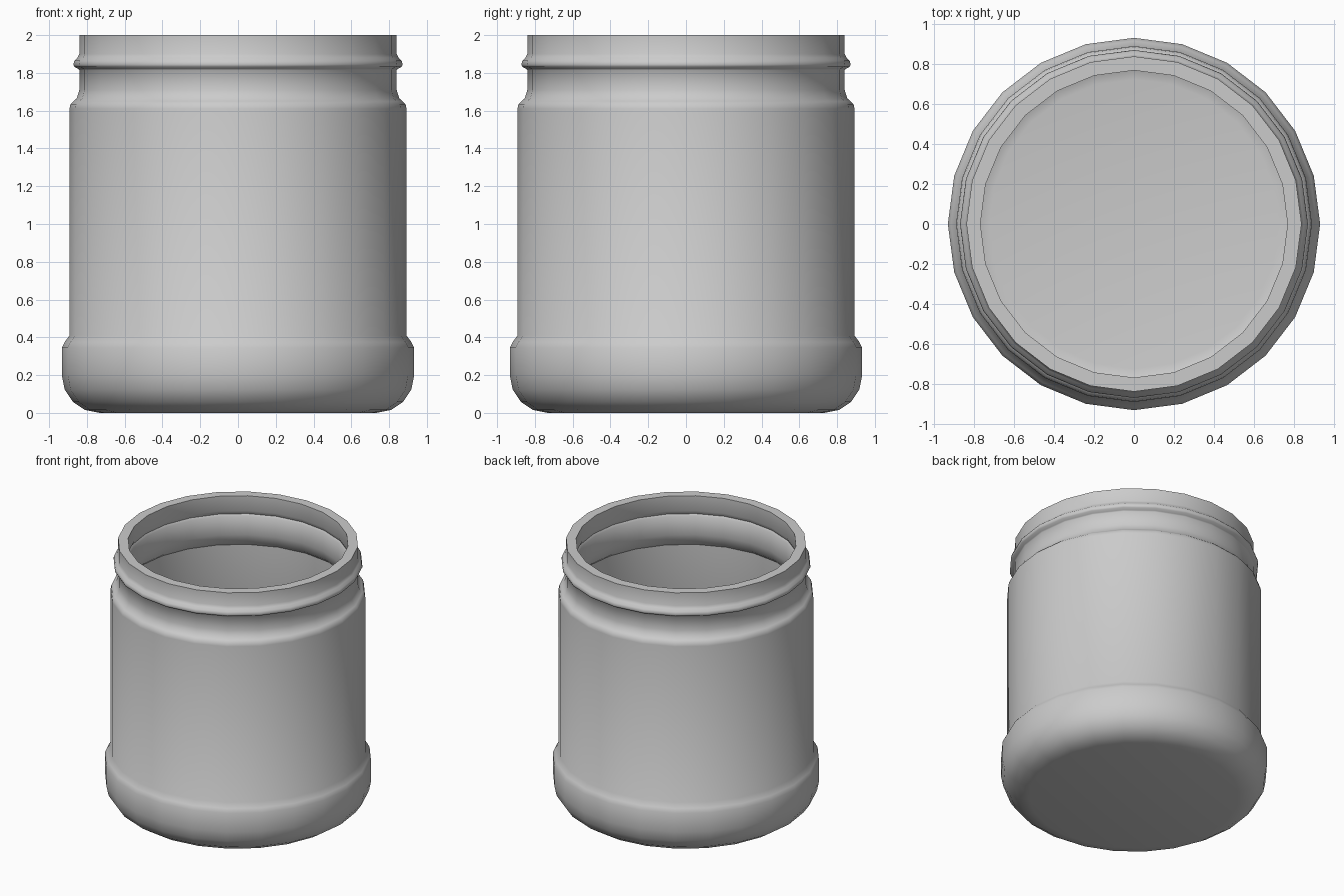
import bpy, bmesh, math

if "Cube" in bpy.data.objects:
    bpy.data.objects.remove(bpy.data.objects["Cube"])

SIDES = 24
WALL = 0.07

# outer profile (radius, height): rounded foot, body, shoulder, neck with thread ring, lip
profile = [(0.733 + 0.2 * math.sin(a), 0.2 - 0.2 * math.cos(a))
           for a in (math.radians(90 * i / 4) for i in range(5))]
profile += [(0.933, 0.345), (0.918, 0.375), (0.892, 0.41), (0.892, 1.61), (0.887, 1.635),
            (0.872, 1.65), (0.854, 1.665), (0.84, 1.71), (0.84, 1.815),
            (0.846, 1.822), (0.866, 1.832), (0.872, 1.845), (0.866, 1.865),
            (0.85, 1.88), (0.84, 1.90), (0.84, 2.0)]

# lathe the profile
bm = bmesh.new()
rings = []
for r, z in profile:
    rings.append([bm.verts.new((r * math.cos(2 * math.pi * i / SIDES),
                                r * math.sin(2 * math.pi * i / SIDES), z))
                  for i in range(SIDES)])
for low, high in zip(rings, rings[1:]):
    for i in range(SIDES):
        j = (i + 1) % SIDES
        bm.faces.new((low[i], low[j], high[j], high[i]))
bm.faces.new(rings[0][::-1])
mesh = bpy.data.meshes.new("jar")
bm.to_mesh(mesh)
bm.free()
jar = bpy.data.objects.new("jar", mesh)
bpy.context.collection.objects.link(jar)
bpy.context.view_layer.objects.active = jar
jar.select_set(True)

# wall thickness, inward
solid = jar.modifiers.new("wall", 'SOLIDIFY')
solid.thickness = WALL
solid.offset = -1
bpy.ops.object.modifier_apply(modifier=solid.name)
bpy.ops.object.shade_smooth_by_angle(angle=math.radians(50))
